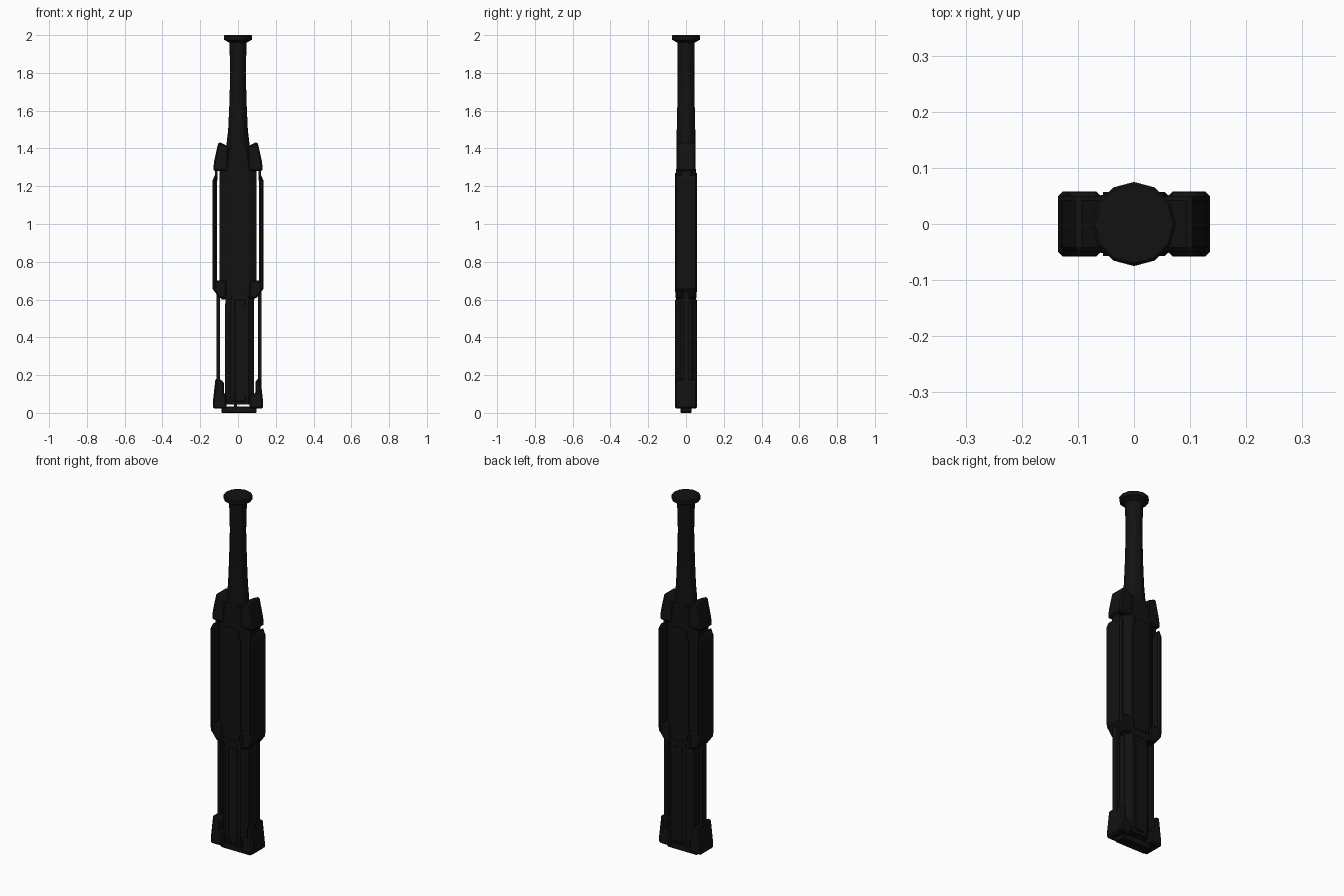
import bpy, bmesh
from math import cos, sin, tau

if "Cube" in bpy.data.objects:
    bpy.data.objects.remove(bpy.data.objects["Cube"])

mat = bpy.data.materials.new("black_metal")
mat.diffuse_color = (0.006, 0.006, 0.006, 1)
mat.use_nodes = True
mat.node_tree.nodes["Principled BSDF"].inputs["Base Color"].default_value = mat.diffuse_color


def finish(name, bm, bevel=0):
    bmesh.ops.recalc_face_normals(bm, faces=bm.faces)
    me = bpy.data.meshes.new(name)
    bm.to_mesh(me)
    bm.free()
    me.materials.append(mat)
    ob = bpy.data.objects.new(name, me)
    bpy.context.collection.objects.link(ob)
    if bevel:
        m = ob.modifiers.new("bevel", 'BEVEL')
        m.width, m.segments = bevel, 1
        m.limit_method = 'ANGLE'
        m.angle_limit = 1.0
    return ob


def plate(name, profile, depth, bevel=0, side=1):
    """Front (x, z) outline extruded to +-depth in y."""
    bm = bmesh.new()
    f = bm.faces.new([bm.verts.new((x * side, -depth, z)) for x, z in profile])
    new = bmesh.ops.extrude_face_region(bm, geom=[f])["geom"]
    bmesh.ops.translate(bm, vec=(0, 2 * depth, 0),
                        verts=[v for v in new if isinstance(v, bmesh.types.BMVert)])
    return finish(name, bm, bevel)


def box(name, x0, x1, z0, z1, depth, bevel=0, side=1):
    return plate(name, [(x0, z0), (x1, z0), (x1, z1), (x0, z1)], depth, bevel, side)


def loft(name, outline, rings):
    """Stack a unit outline through rings of (z, x scale, y scale, x offset)."""
    bm = bmesh.new()
    loops = [[bm.verts.new((x * rx + ox, y * ry, z)) for x, y in outline]
             for z, rx, ry, ox in rings]
    n = len(outline)
    for a, b in zip(loops, loops[1:]):
        for i in range(n):
            j = (i + 1) % n
            bm.faces.new((a[i], a[j], b[j], b[i]))
    bm.faces.new(loops[0])
    bm.faces.new(loops[-1])
    return finish(name, bm)


ring12 = [(sin(tau * i / 12), cos(tau * i / 12)) for i in range(12)]
slab8 = [(1, .5), (.6, 1), (-.6, 1), (-1, .5), (-1, -.5), (-.6, -1), (.6, -1), (1, -.5)]

# Grip and flared pommel
loft("grip", ring12, [(1.36, .062, .05, 0), (1.43, .06, .05, 0), (1.5, .052, .049, 0),
                      (1.63, .046, .046, 0), (1.8, .041, .044, 0), (1.97, .046, .046, 0)])
loft("pommel", ring12, [(1.96, .046, .046, 0), (1.975, .073, .073, 0),
                        (1.995, .075, .075, 0), (2.0, .07, .07, 0)])

# Main body, with a raised panel on the front and back
loft("upper_body", slab8, [(.6, .088, .05, 0), (.68, .097, .052, 0),
                           (1.28, .097, .052, 0), (1.4, .075, .048, 0)])
plate("body_panel", [(-.045, .64), (.045, .64), (.055, .7), (.055, 1.2),
                     (.035, 1.27), (-.035, 1.27), (-.055, 1.2), (-.055, .7)], .057)

# Lower blade casing, slightly off centre
loft("lower_casing", slab8, [(.045, .078, .05, .008), (.09, .078, .057, .008),
                             (.56, .078, .057, .008), (.62, .074, .052, .012)])
box("casing_spine", -.02, .04, .06, .6, .059, .004)

# Base plate and its short connecting blocks
box("base_plate", -.088, .098, 0, .035, .029, .004)
for i, x in enumerate((-.07, -.012, .075)):
    box(f"base_block_{i}", x - .008, x + .008, .03, .06, .03)

for side, tag in ((-1, "left"), (1, "right")):
    # Sloped shoulder guards
    plate("shoulder_" + tag, [(.05, 1.28), (.132, 1.28), (.127, 1.33), (.106, 1.425),
                              (.1, 1.435), (.05, 1.41)], .05, .008, side)
    # Outer rails beside the body
    plate("side_rail_" + tag, [(.111, .66), (.126, .64), (.135, .67), (.135, 1.23),
                               (.12, 1.265), (.111, 1.24)], .058, .008, side)
    box("rail_top_pin_" + tag, .108, .122, 1.23, 1.3, .025, 0, side)
    # Lower collar joining the rails to the body
    plate("collar_" + tag, [(.06, .6), (.1, .61), (.134, .655), (.134, .69),
                            (.11, .7), (.06, .7)], .056, .008, side)
    # Thin guide rods
    inner = .096 if side < 0 else .106
    box("guide_rod_" + tag, inner, inner + .019, .12, .64, .017, 0, side)
    # Feet
    edge = .075 if side < 0 else .092
    plate("foot_" + tag, [(.06, .022), (.133, .022), (.133, .06), (.12, .175),
                          (.11, .185), (edge, .165), (edge, .1), (.06, .1)],
          .058, .009, side)
